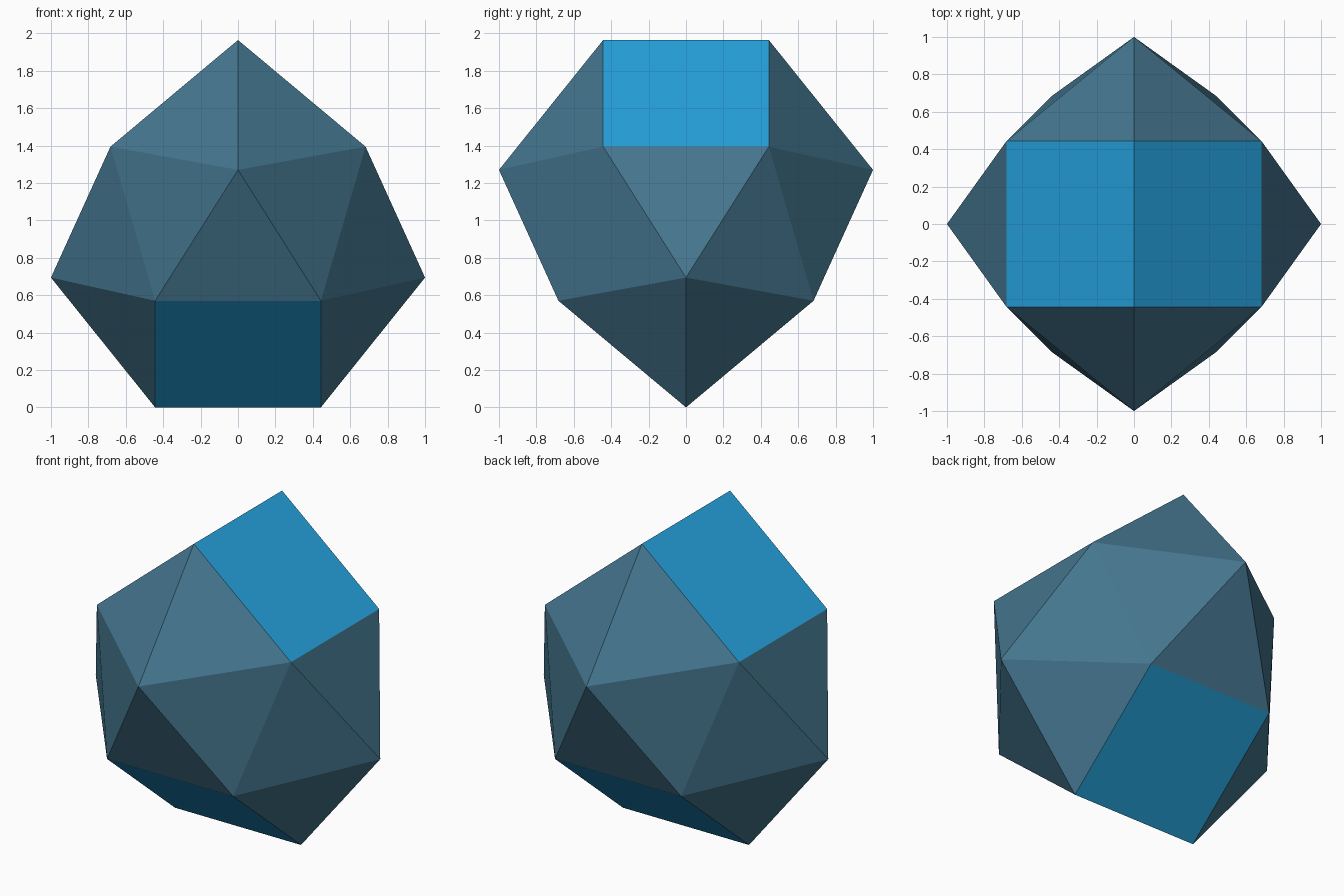
import bpy
import bmesh
import math

cube = bpy.data.objects.get("Cube")
if cube:
    bpy.data.objects.remove(cube, do_unlink=True)

HEIGHT = 1.964


def make_material(name, color):
    mat = bpy.data.materials.new(name)
    mat.use_nodes = True
    mat.diffuse_color = color
    mat.node_tree.nodes["Principled BSDF"].inputs["Base Color"].default_value = color
    return mat


slate = make_material("slate blue", (0.058, 0.178, 0.270, 1))
bright = make_material("bright blue", (0.0194, 0.366, 0.738, 1))

# Corner types of the upper half: ridge end, roof corner, side peak
corners = [(0, 0.443, HEIGHT), (0.682, 0.443, 1.394), (0, 1, 1.27)]
points = set()
for x, y, z in corners:
    for sx in (-1, 1):
        for sy in (-1, 1):
            points.add((sx * x, sy * y, z))
            # Lower half: the same form upside down, turned a quarter
            points.add((sy * y, sx * x, HEIGHT - z))

# Wrap the corners in a convex skin and merge the halves of each square
bm = bmesh.new()
for p in sorted(points):
    bm.verts.new(p)
bmesh.ops.convex_hull(bm, input=bm.verts[:])
bmesh.ops.dissolve_limit(bm, angle_limit=math.radians(0.5),
                         verts=bm.verts[:], edges=bm.edges[:])
bmesh.ops.recalc_face_normals(bm, faces=bm.faces[:])

# Squares are bright, triangles are slate
for face in bm.faces:
    face.smooth = False
    face.material_index = 1 if len(face.verts) == 4 else 0

mesh = bpy.data.meshes.new("faceted_solid")
bm.to_mesh(mesh)
bm.free()
mesh.materials.append(slate)
mesh.materials.append(bright)
solid = bpy.data.objects.new("faceted_solid", mesh)
bpy.context.collection.objects.link(solid)
